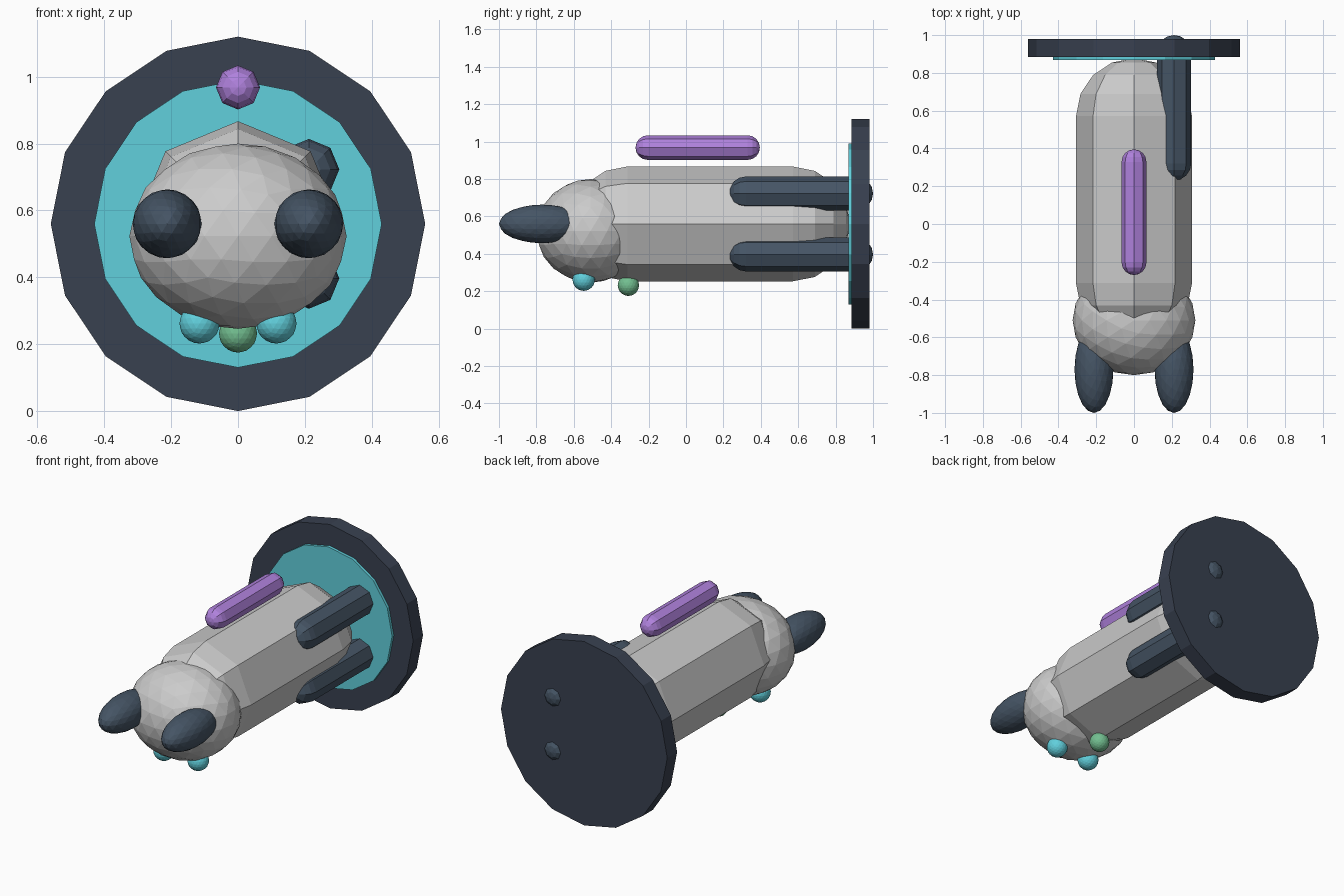
import bpy, bmesh
from math import sin, cos, pi, tau
from mathutils import Matrix, Vector

if "Cube" in bpy.data.objects:
    bpy.data.objects.remove(bpy.data.objects["Cube"])


def paint(name, rgb):
    m = bpy.data.materials.new(name)
    m.diffuse_color = (*rgb, 1)
    m.use_nodes = True
    m.node_tree.nodes["Principled BSDF"].inputs["Base Color"].default_value = m.diffuse_color
    return m


SLATE = paint("slate", (0.06, 0.09, 0.13))
DARK = paint("dark_slate", (0.04, 0.052, 0.08))
CYAN = paint("cyan", (0.12, 0.63, 0.72))
PURPLE = paint("purple", (0.43, 0.22, 0.72))
GREEN = paint("green", (0.17, 0.52, 0.28))


def finish(name, bm, loc, mat=None):
    bmesh.ops.recalc_face_normals(bm, faces=bm.faces)
    me = bpy.data.meshes.new(name)
    bm.to_mesh(me)
    bm.free()
    ob = bpy.data.objects.new(name, me)
    ob.location = loc
    bpy.context.collection.objects.link(ob)
    if mat:
        me.materials.append(mat)
    return ob


def ball(name, loc, size, mat=None):
    bm = bmesh.new()
    bmesh.ops.create_icosphere(bm, subdivisions=3, radius=1, matrix=Matrix.Diagonal((*size, 1)))
    return finish(name, bm, loc, mat)


def capsule(name, x, z, y0, y1, r, mat=None, sides=8, rings=4):
    """Faceted capsule along y, from tip y0 to tip y1."""
    bm = bmesh.new()
    prof = []
    for end, s in ((y0 + r, -1), (y1 - r, 1)):
        arc = [(end + s * r * cos(i * pi / 2 / rings), r * sin(i * pi / 2 / rings))
               for i in range(rings + 1)]
        prof += arc if s < 0 else arc[::-1]
    vs = [bm.verts.new((0, y, h)) for y, h in prof]
    es = [bm.edges.new(p) for p in zip(vs, vs[1:])]
    bmesh.ops.spin(bm, geom=vs + es, cent=(0, 0, 0), axis=(0, 1, 0), angle=tau, steps=sides)
    bmesh.ops.remove_doubles(bm, verts=bm.verts, dist=1e-4)
    return finish(name, bm, (x, 0, z), mat)


def disc(name, r, y0, y1, mat):
    bm = bmesh.new()
    bmesh.ops.create_cone(bm, cap_ends=True, segments=16, radius1=r, radius2=r,
                          depth=y1 - y0, matrix=Matrix.Rotation(pi / 2, 4, 'X'))
    return finish(name, bm, Vector((0, (y0 + y1) / 2, 0.56)), mat)


# Upright disc and its coloured face
disc("base_disc", 0.56, 0.885, 0.98, DARK)
disc("disc_face", 0.43, 0.868, 0.9, CYAN)

# Body, top bar and head
capsule("body", 0, 0.56, -0.62, 0.878, 0.307)
capsule("top_bar", 0, 0.968, -0.27, 0.395, 0.066, PURPLE)
ball("head", (0, -0.51, 0.523), (0.325, 0.29, 0.277))

# Ears and eyes
for side, s in (("left", -1), ("right", 1)):
    ball(f"{side}_ear", (s * 0.212, -0.77, 0.56), (0.103, 0.23, 0.103), SLATE)
    ball(f"{side}_eye", (s * 0.115, -0.547, 0.262), (0.06,) * 3, CYAN)

# Small bead under the chin
ball("bead", (0, -0.308, 0.232), (0.057,) * 3, GREEN)

# Limbs on one side, passing through the disc
for name, s in (("upper_limb", 1), ("lower_limb", -1)):
    capsule(name, 0.212, 0.56 + s * 0.163, 0.23, 1.0, 0.091, SLATE)
